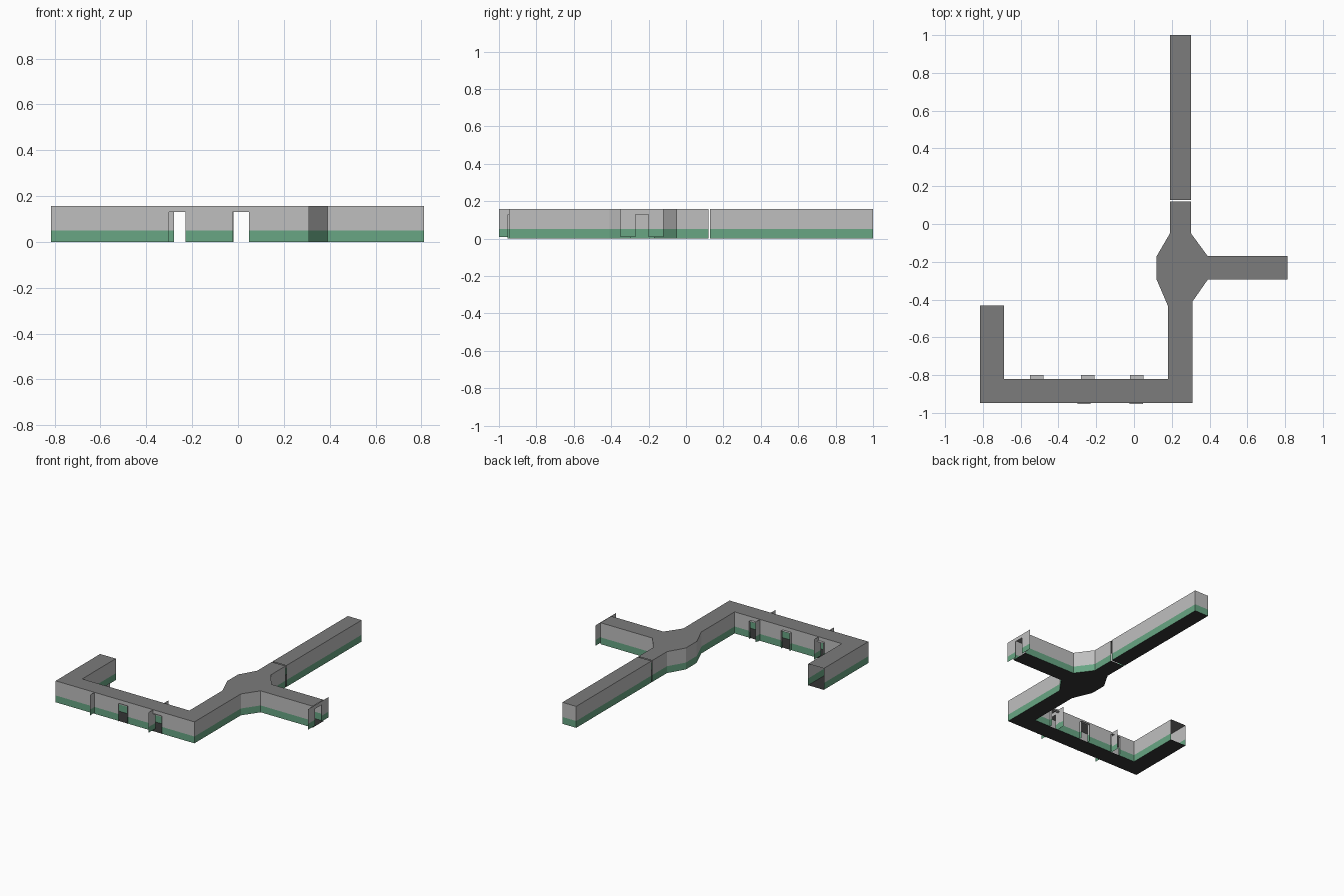
import bpy
from mathutils import Vector

cube = bpy.data.objects.get("Cube")
if cube:
    bpy.data.objects.remove(cube, do_unlink=True)


def material(name, rgb):
    m = bpy.data.materials.new(name)
    m.use_nodes = True
    m.diffuse_color = (*rgb, 1)
    m.node_tree.nodes["Principled BSDF"].inputs["Base Color"].default_value = (*rgb, 1)
    return m


WALL = material("pale grey wall", (0.52, 0.52, 0.52))
GREEN = material("green dado", (0.14, 0.38, 0.23))
ROOF = material("roof grey", (0.2, 0.2, 0.2))
FLOOR = material("dark floor", (0.035, 0.035, 0.035))

TOP, DADO, DOOR = 0.157, 0.05, 0.13
DOOR_HALF = 0.035


def make(name, faces, mats, rule):
    """Object from a list of point loops; rule gives a slot for a face centre height."""
    verts, polys = [], []
    for f in faces:
        polys.append(range(len(verts), len(verts) + len(f)))
        verts += f
    me = bpy.data.meshes.new(name)
    me.from_pydata(verts, [], [list(p) for p in polys])
    for m in mats:
        me.materials.append(m)
    for p in me.polygons:
        p.material_index = rule(p.center.z)
    ob = bpy.data.objects.new(name, me)
    bpy.context.collection.objects.link(ob)
    return ob


def wall_faces(p, q, doors=(), base=0.0):
    """Banded wall sheet from p to q, with doorways at distances along it."""
    p, q = Vector(p), Vector(q)
    length = (q - p).length
    cuts = sorted([0, length] + [d + s * DOOR_HALF for d in doors for s in (-1, 1)])
    faces = []
    for i, (a, b) in enumerate(zip(cuts, cuts[1:])):
        for lo, hi in ((base, DADO), (DADO, DOOR), (DOOR, TOP)):
            if i % 2 and hi <= DOOR:
                continue
            u, v = p.lerp(q, a / length), p.lerp(q, b / length)
            faces.append([(*u, lo), (*v, lo), (*v, hi), (*u, hi)])
    return faces


def walls(name, faces):
    return make(name, faces, (GREEN, WALL), lambda z: 0 if z < DADO else 1)


def corridor(name, outline, open_edges, doors):
    faces = []
    for i, p in enumerate(outline):
        if i not in open_edges:
            q = outline[(i + 1) % len(outline)]
            faces += wall_faces(p, q, doors.get(i, ()))
    walls(name + "_walls", faces)
    make(name + "_roof", [[(x, y, TOP) for x, y in outline]], [ROOF], lambda z: 0)
    make(name + "_floor", [[(x, y, 0) for x, y in reversed(outline)]], [FLOOR], lambda z: 0)


# Main corridor, counter-clockwise from the south-west corner
SOUTH, INNER, WEST = -0.947, -0.82, -0.815
front_doors = (-0.265, 0.012)
back_doors = (0.015, -0.245, -0.515)
main = [
    (WEST, SOUTH), (0.31, SOUTH), (0.31, -0.41), (0.39, -0.295),
    (0.812, -0.295), (0.812, -0.17), (0.39, -0.17), (0.302, -0.05),
    (0.302, 0.12), (0.19, 0.12), (0.19, -0.05), (0.12, -0.17),
    (0.12, -0.295), (0.18, -0.435), (0.18, INNER), (-0.688, INNER),
    (-0.688, -0.432), (WEST, -0.432),
]
corridor("main_corridor", main, {4, 8, 16},
         {0: [x - WEST for x in front_doors], 14: [0.18 - x for x in back_doors]})

# Straight north corridor, separated by a narrow joint
corridor("north_corridor", [(0.19, 0.128), (0.302, 0.128), (0.302, 1), (0.19, 1)], {0}, {})


# Door reveals standing proud of the long walls
def reveal(name, x, y0, y1):
    l, r = x - DOOR_HALF, x + DOOR_HALF
    faces = [[(l, y0, DOOR), (r, y0, DOOR), (r, y1, DOOR), (l, y1, DOOR)]]
    for s in (l, r):
        for lo, hi in ((0, DADO), (DADO, DOOR)):
            faces.append([(s, y0, lo), (s, y1, lo), (s, y1, hi), (s, y0, hi)])
    walls(name, faces)


for i, x in enumerate(front_doors):
    reveal(f"front_door_reveal_{i + 1}", x, SOUTH - 0.007, SOUTH)
for i, x in enumerate(back_doors):
    reveal(f"back_door_reveal_{i + 1}", x, INNER, INNER + 0.02)

# Thin cross partitions, wider than the corridor, each with a doorway
HALF = 0.116
for name, x, y in (("east_end_partition", 0.815, -0.235),
                   ("west_partition", -0.5, -0.884),
                   ("middle_partition", -0.025, -0.884)):
    walls(name, wall_faces((x, y - HALF), (x, y + HALF), [HALF], 0.008))
